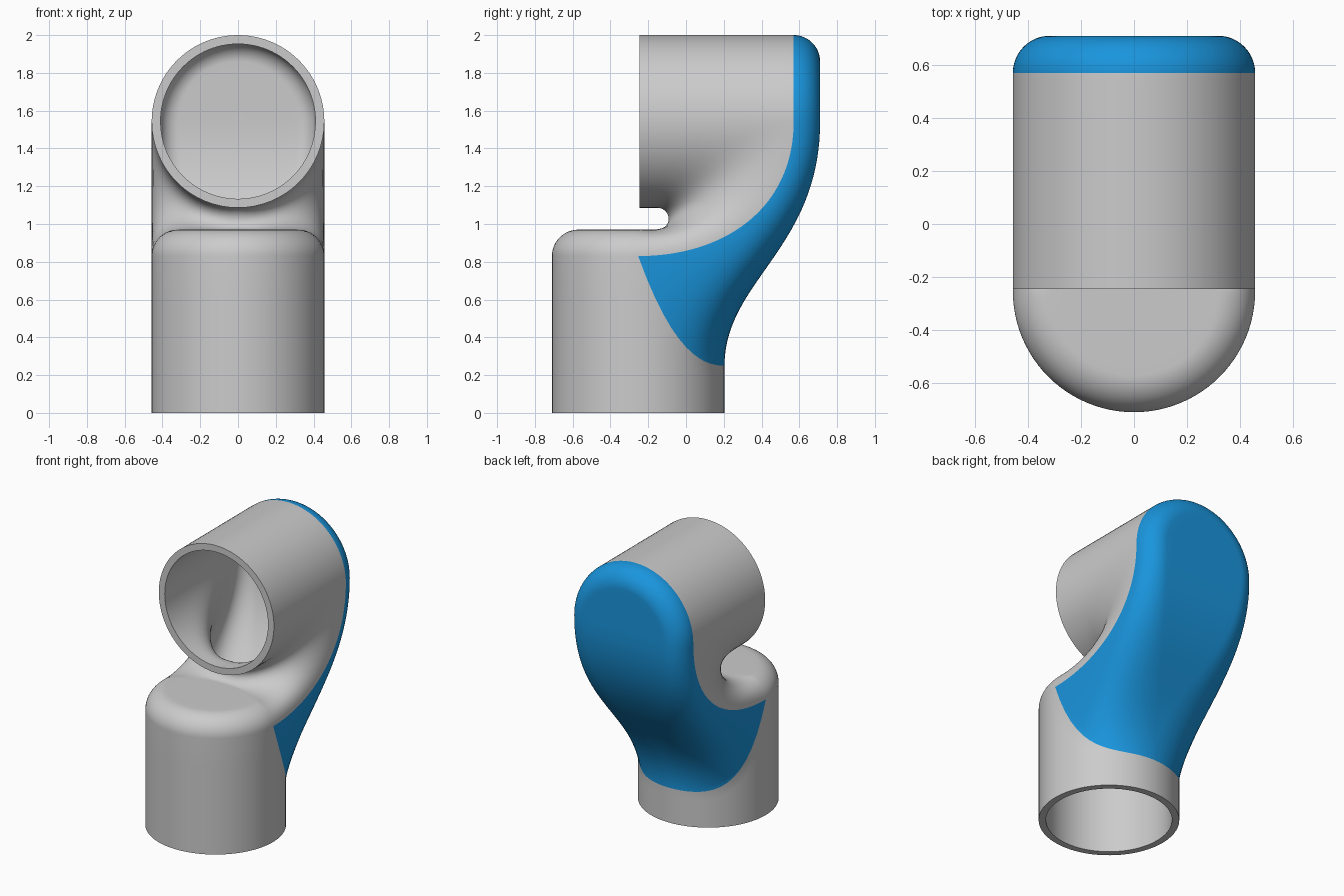
import bpy, bmesh
from math import sin, cos, pi, radians
from mathutils import Vector

if "Cube" in bpy.data.objects:
    bpy.data.objects.remove(bpy.data.objects["Cube"])

R, F, WALL = 0.457, 0.14, 0.047      # tube radius, cap fillet, wall thickness
YC, ZC = -0.253, 1.543               # lower axis (y), upper axis (z)
TOP, BACK, MOUTH = 0.97, 0.71, -0.245
NA, NF, M1, M2, NR = 16, 6, 36, 24, 48

bm = bmesh.new()


def grid(rows, blue=lambda c: False):
    vs = [[bm.verts.new(p) for p in row] for row in rows]
    for a, b in zip(vs, vs[1:]):
        for i in range(len(a) - 1):
            q = (a[i], a[i + 1], b[i + 1], b[i])
            f = bm.faces.new(q)
            f.material_index = int(blue(f.calc_center_median()))


def both(rows, **kw):
    grid(rows, **kw)
    grid([[(-x, y, z) for x, y, z in row] for row in rows], **kw)


def bezier(pts, t):
    a, b, c, d = (Vector(p) for p in pts)
    u = 1 - t
    return a * u**3 + b * 3 * u * u * t + c * 3 * u * t * t + d * t**3


def smooth(t):
    return t * t * (3 - 2 * t)


def profile(r):
    """Half cross-section: (x, weight) from the side to the centre line."""
    arc = [(R - r + r * cos(pi / 2 * i / NA), sin(pi / 2 * i / NA)) for i in range(NA + 1)]
    return arc + [((R - r) * (1 - i / NF), 1.0) for i in range(1, NF + 1)]


def section(e, p, r):
    return [Vector((x, *(e.lerp(p, w)))) for x, w in profile(r)]


# Guide curves in (y, z): widest side line, outer back line, inner notch line
def side(t):
    return bezier([(YC, TOP - F), (0.2, TOP - F), (BACK - F, 1.08), (BACK - F, ZC)], t)


def back(t):
    return bezier([(YC + R, 0.25), (YC + R, 0.70), (BACK, 0.87), (BACK, ZC)], t)


NY, NZ, NRAD = -0.15, (TOP + ZC - R) / 2, (ZC - R - TOP) / 2


def notch(t):                        # t runs 0..2, tip of the notch at 1
    if t < 0.6:
        return Vector((YC + (NY - YC) * t / 0.6, TOP))
    if t > 1.4:
        return Vector((NY + (MOUTH - NY) * (t - 1.4) / 0.6, ZC - R))
    a = (t - 1) / 0.4 * pi / 2
    return Vector((NY + NRAD * cos(a), NZ + NRAD * sin(a)))


# Blue back cover between the lower tube wall and the upper cap
cover = []
for j in range(M1 + 1):
    t = j / M1
    row = section(side(t), back(t), R + (F - R) * smooth(t))
    for v, (x, w) in zip(row, profile(F)):
        v.z -= 0.58 * (1 - (1 - w)**2.2 - w) * (1 - t)**3
    cover.append(row)
both(cover, blue=lambda c: True)

# Grey inner saddle: lower cap fillet turning into the upper tube's underside
upper_y = [BACK - F + (MOUTH - BACK + F) * j / M2 for j in range(M2 + 1)]
saddle = [section(side(j / M1), notch(j / M1), F + (R - F) * smooth(j / M1)) for j in range(M1 + 1)]
saddle += [section(Vector((upper_y[j], ZC)), notch(1 + j / M2), R) for j in range(1, M2 + 1)]
for _ in range(60):                  # soften the turn between both edges
    old = [[v.copy() for v in row] for row in saddle]
    for j in range(1, len(saddle) - 1):
        for i in range(1, NA):
            k = 0.5 * sin(pi * i / NA)
            saddle[j][i] = old[j][i].lerp((old[j - 1][i] + old[j + 1][i]) / 2, k)
both(saddle)

# Lower tube: back wall below the cover, then front half with rounded cap
both([[(v.x, v.y, v.z * k / 4) for v in cover[0]] for k in range(5)])
lower = [(x, TOP - F + F * w) for x, w in reversed(profile(F))]
lower += [(R, (TOP - F) * k / 4) for k in (3, 2, 1, 0)]
angles = [pi * k / NR for k in range(NR + 1)]
grid([[(r * cos(a), YC - r * sin(a), z) for r, z in lower] for a in angles])

# Upper tube: top half with rounded blue cap
upper = [(x, BACK - F + F * w) for x, w in reversed(profile(F))]
upper += [(R, y) for y in upper_y[1:]]
grid([[(r * cos(a), y, ZC + r * sin(a)) for r, y in upper] for a in angles],
     blue=lambda c: c.y > BACK - F)

# Join the patches into one outward-facing shell
bmesh.ops.remove_doubles(bm, verts=bm.verts, dist=0.0005)
bmesh.ops.recalc_face_normals(bm, faces=bm.faces)
bm.normal_update()
if max(bm.faces, key=lambda f: f.calc_center_median().z).normal.z < 0:
    bmesh.ops.reverse_faces(bm, faces=bm.faces)
mesh = bpy.data.meshes.new("elbow_housing")
bm.to_mesh(mesh)
bm.free()

obj = bpy.data.objects.new("elbow_housing", mesh)
bpy.context.collection.objects.link(obj)
blue = bpy.data.materials.new("blue_cover")
blue.diffuse_color = (0.01, 0.30, 0.72, 1)
blue.use_nodes = True
blue.node_tree.nodes["Principled BSDF"].inputs["Base Color"].default_value = blue.diffuse_color
mesh.materials.append(None)
mesh.materials.append(blue)

# Hollow wall, grey on the inside
wall = obj.modifiers.new("wall", 'SOLIDIFY')
wall.thickness = WALL
wall.offset = -1
wall.material_offset = -1
bpy.context.view_layer.objects.active = obj
obj.select_set(True)
bpy.ops.object.modifier_apply(modifier=wall.name)
bpy.ops.object.shade_smooth_by_angle(angle=radians(40))
